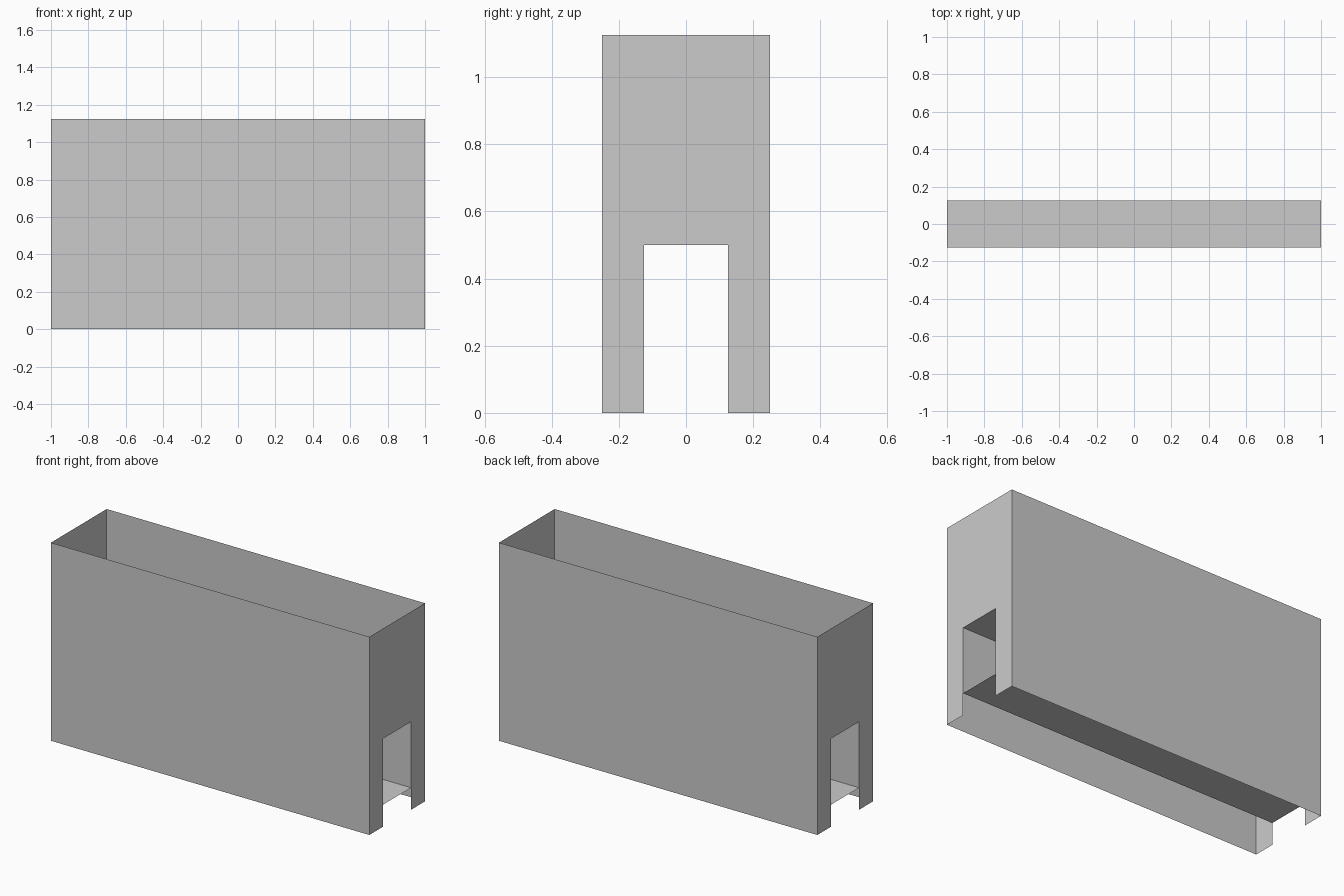
import bpy

if "Cube" in bpy.data.objects:
    bpy.data.objects.remove(bpy.data.objects["Cube"])

L, W, H = 1.0, 0.25, 1.125          # half length, half width, height
TW, TOP, FLOOR = 0.125, 0.5, 0.125  # tunnel half width, ceiling, floor


def sheet(name, verts):
    """One flat single-face panel."""
    mesh = bpy.data.meshes.new(name)
    mesh.from_pydata(verts, [], [list(range(len(verts)))])
    obj = bpy.data.objects.new(name, mesh)
    bpy.context.collection.objects.link(obj)
    return obj


def panel(name, profile, side=None):
    """Sweep a two-point (y, z) profile along the full length."""
    (y0, z0), (y1, z1) = profile
    return sheet(name, [(-L, y0, z0), (L, y0, z0), (L, y1, z1), (-L, y1, z1)])


# Long outer walls, open at top and bottom
panel("front_wall", [(-W, 0), (-W, H)])
panel("back_wall", [(W, H), (W, 0)])

# End walls with the tunnel notch between two legs
arch = [(-W, 0), (-TW, 0), (-TW, TOP), (TW, TOP), (TW, 0), (W, 0), (W, H), (-W, H)]
sheet("right_end_wall", [(L, y, z) for y, z in arch])
sheet("left_end_wall", [(-L, y, z) for y, z in reversed(arch)])

# Open-ended tunnel running between the notches
panel("tunnel_ceiling", [(-TW, TOP), (TW, TOP)])
panel("tunnel_floor", [(TW, FLOOR), (-TW, FLOOR)])
panel("tunnel_front_side", [(-TW, FLOOR), (-TW, TOP)])
panel("tunnel_back_side", [(TW, TOP), (TW, FLOOR)])
